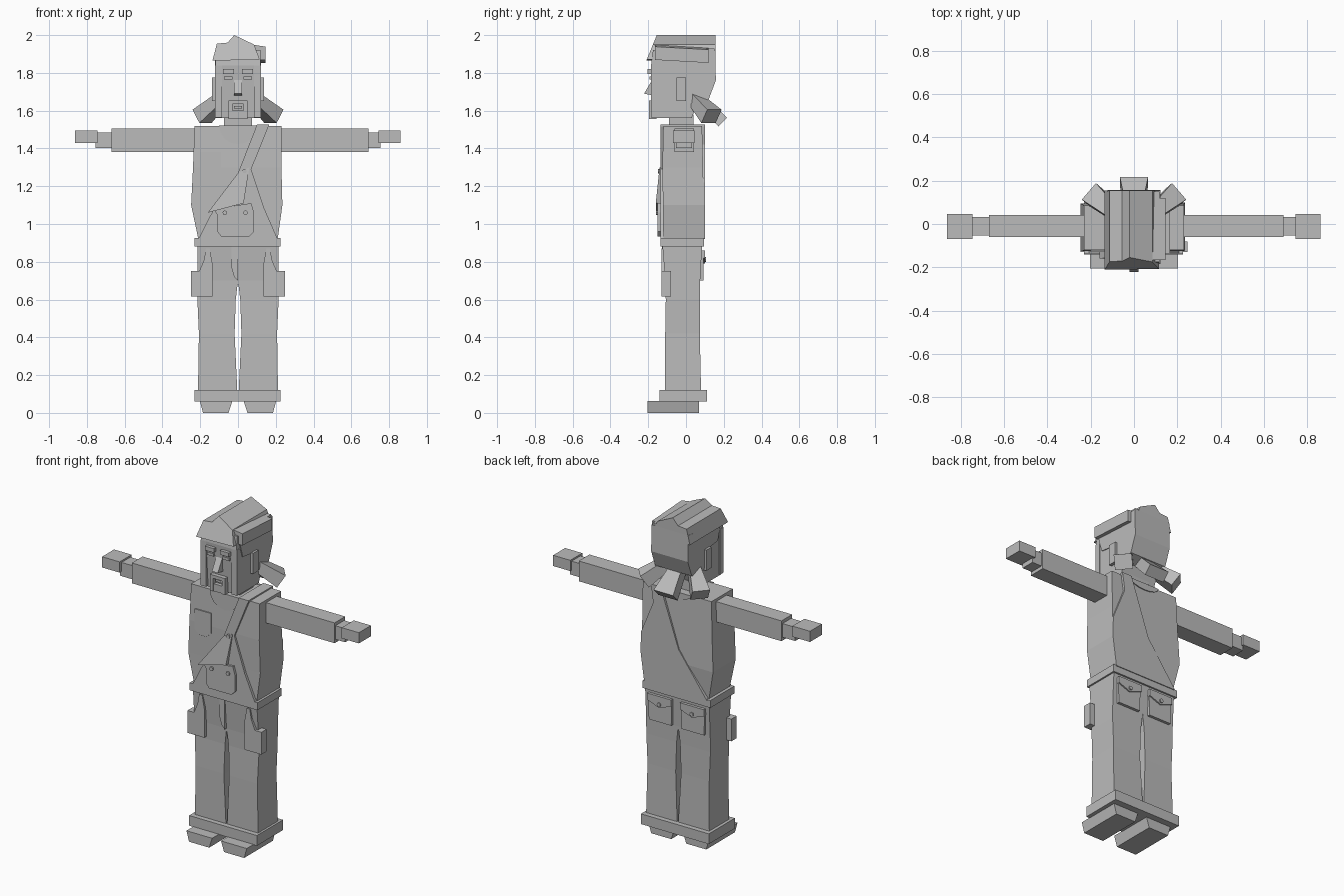
import bpy, bmesh, math
from mathutils import Vector

mat = bpy.data.materials.new("light grey")
mat.diffuse_color = (0.5, 0.5, 0.5, 1)


def loft(name, rings):
    """Closed solid through rings of equal point count."""
    bm = bmesh.new()
    vr = [[bm.verts.new(p) for p in r] for r in rings]
    n = len(rings[0])
    for a, b in zip(vr, vr[1:]):
        for i in range(n):
            j = (i + 1) % n
            bm.faces.new((a[i], a[j], b[j], b[i]))
    bm.faces.new(vr[0])
    bm.faces.new(vr[-1])
    bmesh.ops.recalc_face_normals(bm, faces=bm.faces)
    me = bpy.data.meshes.new(name)
    bm.to_mesh(me)
    bm.free()
    me.materials.append(mat)
    ob = bpy.data.objects.new(name, me)
    bpy.context.collection.objects.link(ob)
    return ob


def stack(name, rows):
    """Rectangular sections: z, x0, x1, y0, y1."""
    return loft(name, [[(a, c, z), (b, c, z), (b, d, z), (a, d, z)]
                       for z, a, b, c, d in rows])


def box(name, x0, x1, y0, y1, z0, z1):
    return stack(name, [(z0, x0, x1, y0, y1), (z1, x0, x1, y0, y1)])


def plate(name, pts, y0, y1):
    """(x, z) outline extruded along y."""
    return loft(name, [[(x, y, z) for x, z in pts] for y in (y0, y1)])


def side_prism(name, pts, x0, x1):
    """(y, z) outline extruded along x."""
    return loft(name, [[(x, y, z) for y, z in pts] for x in (x0, x1)])


def tail(name, start, end, w0, w1, t0, t1):
    """Tapered square lock of hair."""
    s, e = Vector(start), Vector(end)
    d = (e - s).normalized()
    side = d.cross(Vector((0, 0, 1))).normalized()
    up = side.cross(d)
    return loft(name, [[c + side * w * i / 2 + up * t * j / 2
                        for i, j in ((-1, -1), (1, -1), (1, 1), (-1, 1))]
                       for c, w, t in ((s, w0, t0), (e, w1, t1))])


def button(name, x, z, y0, y1, r=0.012):
    plate(name, [(x + r * math.cos(k * math.pi / 4), z + r * math.sin(k * math.pi / 4))
                 for k in range(8)], y0, y1)


# Torso, neck and collar
stack("torso", [(0.92, -0.21, 0.21, -0.12, 0.08), (1.10, -0.248, 0.235, -0.122, 0.095),
                (1.30, -0.238, 0.23, -0.125, 0.09), (1.52, -0.23, 0.23, -0.12, 0.085)])
box("neck", -0.075, 0.075, -0.09, 0.04, 1.50, 1.58)
arc = [math.pi + k * math.pi / 8 for k in range(9)]
plate("collar", [(0.1 * math.cos(a), 1.522 + 0.1 * math.sin(a)) for a in arc], -0.128, -0.118)
plate("back_collar", [(0.1 * math.cos(a), 1.522 + 0.04 * math.sin(a)) for a in arc], 0.08, 0.092)

# One-strap bib, front and back
plate("front_bib", [(0.10, 1.525), (0.165, 1.525), (0.07, 1.29), (0.14, 1.08), (0.21, 0.92),
                    (-0.21, 0.92), (-0.15, 1.04), (0.0, 1.27)], -0.136, -0.11)
plate("back_bib", [(0.10, 1.525), (0.165, 1.525), (0.15, 1.42), (0.232, 1.22), (0.235, 1.1),
                   (0.21, 0.92), (-0.21, 0.92), (-0.02, 1.18)], 0.07, 0.1)
box("shoulder_strap", 0.10, 0.165, -0.136, 0.1, 1.515, 1.528)
loft("folded_flap", [[(0.06, y0, 1.30), (0.0, y0, 1.27), (-0.16, y1, 1.06), (0.03, y1, 1.11)]
                     for y0, y1 in ((-0.14, -0.16), (-0.125, -0.13))])
plate("bib_pocket", [(-0.13, 1.08), (0.07, 1.11), (0.085, 1.06), (0.085, 0.96), (0.06, 0.935),
                     (-0.09, 0.935), (-0.11, 0.96), (-0.11, 1.05)], -0.15, -0.13)
for i, x in enumerate((-0.07, 0.04)):
    button(f"bib_button_{i}", x, 1.06, -0.158, -0.145)
button("strap_button", 0.035, 1.28, -0.148, -0.13)
plate("chest_pocket", [(-0.2, 1.38), (-0.09, 1.38), (-0.09, 1.26), (-0.12, 1.23),
                       (-0.17, 1.23), (-0.2, 1.26)], -0.13, -0.118)
box("belt", -0.23, 0.225, -0.135, 0.095, 0.88, 0.925)

# Trousers, cuffs, shoes and pockets
box("hips", -0.05, 0.05, -0.108, 0.073, 0.68, 0.89)
for s, label in ((-1, "right"), (1, "left")):
    stack(f"{label}_leg", [(z, min(s * a, s * b), max(s * a, s * b), y0, y1) for z, a, b, y0, y1 in
                           ((0.10, 0.003, 0.212, -0.11, 0.08), (0.42, 0.018, 0.207, -0.11, 0.073),
                            (0.60, 0.012, 0.215, -0.107, 0.073), (0.70, 0.0, 0.215, -0.11, 0.075),
                            (0.89, 0.0, 0.215, -0.125, 0.085))])
    stack(f"{label}_shoe", [(z, min(s * a, s * b), max(s * a, s * b), -0.205, 0.07)
                            for z, a, b in ((0, 0.05, 0.185), (0.062, 0.03, 0.202))])
    plate(f"{label}_thigh_pocket", [(s * x, z) for x, z in
          ((0.248, 0.615), (0.135, 0.615), (0.135, 0.79), (0.15, 0.87), (0.17, 0.87),
           (0.18, 0.81), (0.205, 0.75), (0.248, 0.75))], -0.13, -0.08)
    plate(f"{label}_seat_pocket", [(s * x, z) for x, z in
          ((0.035, 0.70), (0.185, 0.70), (0.19, 0.86), (0.03, 0.86))], 0.07, 0.092)
    plate(f"{label}_seat_pocket_flap", [(s * x, z) for x, z in
          ((0.03, 0.86), (0.19, 0.86), (0.19, 0.82), (0.11, 0.79), (0.03, 0.82))], 0.08, 0.1)
    button(f"{label}_seat_button", s * 0.11, 0.812, 0.095, 0.107)
plate("fly", [(-0.035, 0.88), (0.0, 0.88), (0.0, 0.70), (-0.02, 0.72), (-0.035, 0.77)],
      -0.127, -0.10)
box("trouser_cuff", -0.23, 0.225, -0.14, 0.11, 0.06, 0.122)

# Arms, wrists and hands
for s, label, a, h in ((-1, "right", 0.67, 0.863), (1, "left", 0.69, 0.86)):
    def limb(part, x0, x1, y0, y1, z0, z1):
        box(f"{label}_{part}", min(s * x0, s * x1), max(s * x0, s * x1), y0, y1, z0, z1)
    limb("sleeve", 0.2, a, -0.06, 0.042, 1.382, 1.505)
    limb("wrist", a - 0.02, 0.755, -0.052, 0.032, 1.402, 1.485)
    limb("hand", 0.745, h, -0.07, 0.045, 1.43, 1.495)

# Head and face
side_prism("head", [(-0.175, 1.92), (-0.185, 1.84), (-0.165, 1.56), (0.03, 1.56), (0.06, 1.64),
                    (0.12, 1.67), (0.152, 1.77), (0.15, 1.93)], -0.118, 0.118)
side_prism("back_hair", [(-0.16, 1.88), (-0.13, 1.78), (-0.05, 1.77), (-0.01, 1.77), (0.0, 1.66),
                         (0.05, 1.63), (0.12, 1.66), (0.158, 1.76), (0.155, 1.92)], -0.123, 0.123)
side_prism("nose", [(-0.178, 1.765), (-0.222, 1.69), (-0.17, 1.68)], -0.02, 0.02)
for s, label in ((-1, "right"), (1, "left")):
    def feature(part, x0, x1, y0, y1, z0, z1):
        box(f"{label}_{part}", min(s * x0, s * x1), max(s * x0, s * x1), y0, y1, z0, z1)
    feature("brow", 0.02, 0.08, -0.203, -0.17, 1.795, 1.82)
    feature("eye", 0.03, 0.075, -0.192, -0.17, 1.765, 1.782)
    feature("ear", 0.11, 0.137, -0.05, 0.0, 1.65, 1.775)
    feature("sideburn", 0.085, 0.122, -0.185, -0.15, 1.565, 1.84)
    feature("moustache_side", 0.03, 0.05, -0.195, -0.155, 1.555, 1.65)
    tail(f"{label}_hair_tail", (s * 0.08, 0.04, 1.67), (s * 0.19, 0.135, 1.57),
         0.06, 0.10, 0.06, 0.085)
box("moustache", -0.05, 0.05, -0.197, -0.16, 1.635, 1.655)
box("goatee", -0.03, 0.03, -0.19, -0.155, 1.555, 1.6)
box("mouth", -0.022, 0.022, -0.182, -0.16, 1.612, 1.625)

# Hair cap, side tuft and rear tail
cap_front = [(-0.135, 1.865), (-0.112, 1.955), (-0.055, 1.96), (-0.02, 2.0), (0.085, 1.95),
             (0.115, 1.87)]
loft("hair_cap", [[(x, -0.21 + (z - 1.865) * 0.41, z) for x, z in cap_front],
                  [(x, 0.155, z) for x, z in cap_front]])
loft("hair_tuft", [[(x, y, z - d) for x, z in
                    ((0.08, 1.945), (0.145, 1.935), (0.145, 1.865), (0.08, 1.865))]
                   for y, d in ((-0.165, -0.004), (0.12, 0.012))])
tail("rear_hair_tail", (0, 0.075, 1.655), (0, 0.195, 1.54), 0.08, 0.13, 0.06, 0.065)
